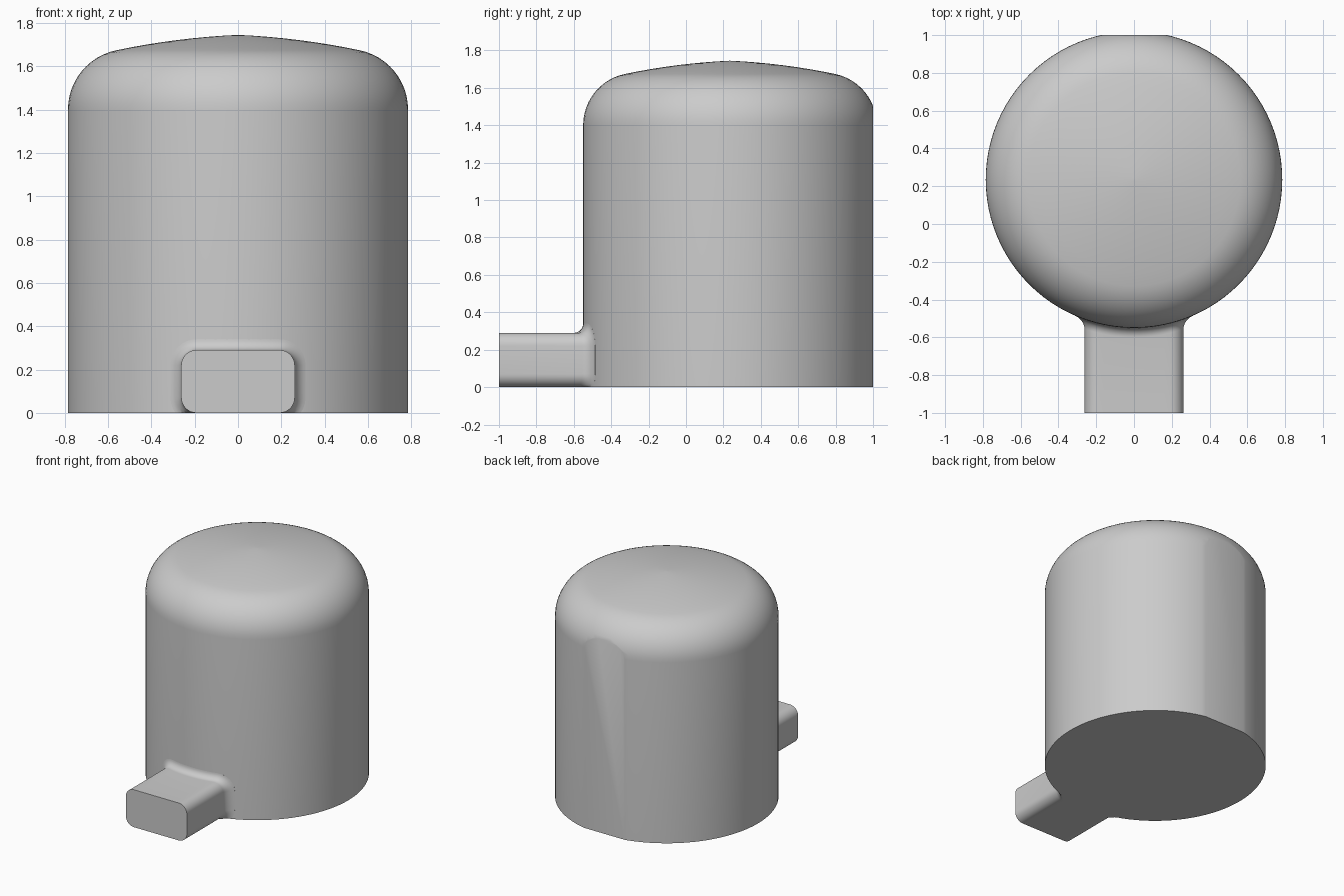
import bpy, bmesh
from math import sin, cos, pi, radians, sqrt

if "Cube" in bpy.data.objects:
    bpy.data.objects.remove(bpy.data.objects["Cube"], do_unlink=True)

RADIUS, CENTRE_Y, BACK_Y = 0.785, 0.235, 1.0

grey = bpy.data.materials.new("plain grey")
grey.use_nodes = True
grey.diffuse_color = (0.6, 0.6, 0.6, 1)
grey.node_tree.nodes["Principled BSDF"].inputs["Base Color"].default_value = (0.6, 0.6, 0.6, 1)


def finish(bm, name):
    bmesh.ops.remove_doubles(bm, verts=bm.verts, dist=1e-5)
    bmesh.ops.recalc_face_normals(bm, faces=bm.faces)
    mesh = bpy.data.meshes.new(name)
    bm.to_mesh(mesh)
    bm.free()
    mesh.materials.append(grey)
    obj = bpy.data.objects.new(name, mesh)
    bpy.context.collection.objects.link(obj)
    bpy.ops.object.select_all(action='DESELECT')
    obj.select_set(True)
    bpy.context.view_layer.objects.active = obj
    bpy.ops.object.shade_smooth_by_angle(angle=radians(35))
    return obj


def loft(bm, rings):
    """Join closed rings of points with quads and cap both ends."""
    loops = [[bm.verts.new(p) for p in ring] for ring in rings]
    n = len(loops[0])
    for a, b in zip(loops, loops[1:]):
        for i in range(n):
            j = (i + 1) % n
            bm.faces.new((a[i], a[j], b[j], b[i]))
    bm.faces.new(loops[0])
    bm.faces.new(loops[-1])


# Domed cylinder body: straight wall, rounded shoulder, shallow crown
shoulder = 0.28
profile = [(RADIUS, 0)]
for i in range(13):
    a = radians(78) * i / 12
    profile.append((RADIUS - shoulder + shoulder * cos(a), 1.4 + shoulder * sin(a)))
edge_r, edge_z = profile[-1]
for i in range(1, 9):
    t = 1 - i / 8
    profile.append((max(edge_r * t, 0.001), 1.745 - (1.745 - edge_z) * (0.35 * t + 0.65 * t * t)))
SEG = 96
bm = bmesh.new()
loft(bm, [[(r * cos(2 * pi * k / SEG), CENTRE_Y + r * sin(2 * pi * k / SEG), z)
           for k in range(SEG)] for r, z in profile])

# Flat strip shaved off the back
cut = bmesh.ops.bisect_plane(bm, geom=bm.verts[:] + bm.edges[:] + bm.faces[:],
                             plane_co=(0, BACK_Y, 0), plane_no=(0, 1, 0), clear_outer=True)
bmesh.ops.holes_fill(bm, edges=[e for e in bm.edges if e.is_boundary], sides=0)
finish(bm, "body")

# Rounded bar at the front, flaring into the body with a fillet
HALF_W, HEIGHT, CORNER, FILLET = 0.262, 0.29, 0.07, 0.05


def section(grow, depth=None):
    """Rounded rectangle grown outwards, at a fixed y or a depth off the body wall."""
    ring = []
    for q, (sx, top) in enumerate(((1, 1), (-1, 1), (-1, 0), (1, 0))):
        for k in range(9):
            a = pi / 2 * (q + k / 8)
            x = sx * (HALF_W - CORNER) + (CORNER + grow) * cos(a)
            z = (HEIGHT - CORNER if top else CORNER) + (CORNER + grow) * sin(a)
            ring.append((x, z))
        # Extra points along the straight edges follow the curved wall
        if q in (0, 2):
            x0, z0 = ring[-1]
            ring += [(x0 * (1 - 2 * k / 12), z0) for k in range(1, 12)]
    if depth is None:
        return [(x, -1.0, max(z, 0)) for x, z in ring]
    return [(x, CENTRE_Y - sqrt(RADIUS ** 2 - x * x) - depth, max(z, 0)) for x, z in ring]


rings = [section(0)]
for i in range(9):
    t = pi / 2 * i / 8
    rings.append(section(FILLET * (1 - cos(t)), FILLET * (1 - sin(t))))
rings.append(section(FILLET, -0.02))
bm = bmesh.new()
loft(bm, rings)
finish(bm, "front_bar")
